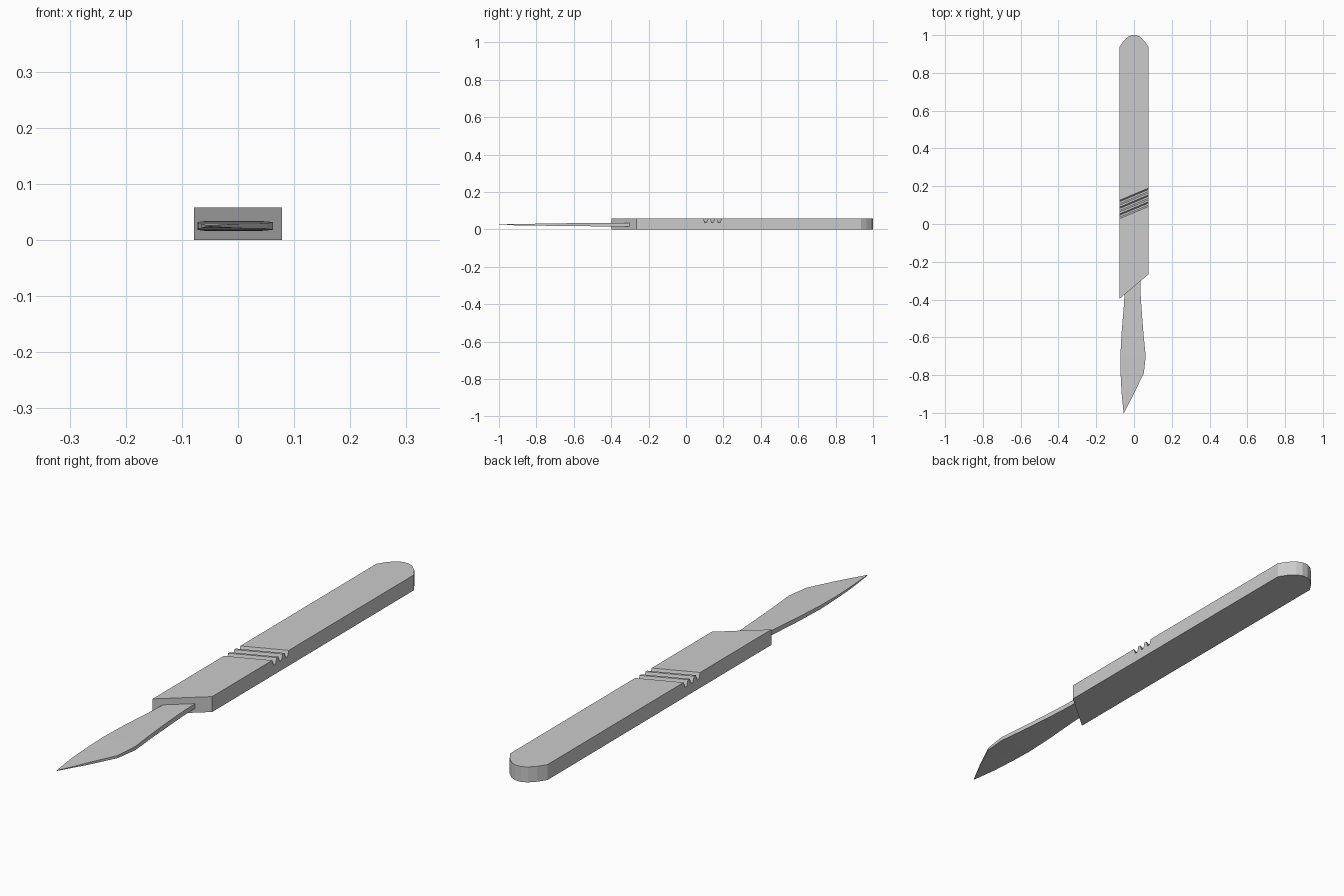
import bpy, bmesh

if "Cube" in bpy.data.objects:
    bpy.data.objects.remove(bpy.data.objects["Cube"])

def prism(name, pts, to3d, extrude):
    """Closed profile mapped to 3D, then extruded by a vector."""
    bm = bmesh.new()
    face = bm.faces.new([bm.verts.new(to3d(*p)) for p in pts])
    res = bmesh.ops.extrude_face_region(bm, geom=[face])
    moved = [v for v in res["geom"] if isinstance(v, bmesh.types.BMVert)]
    bmesh.ops.translate(bm, verts=moved, vec=extrude)
    return finish(name, bm)

def finish(name, bm):
    bmesh.ops.recalc_face_normals(bm, faces=bm.faces)
    mesh = bpy.data.meshes.new(name)
    bm.to_mesh(mesh)
    bm.free()
    ob = bpy.data.objects.new(name, mesh)
    bpy.context.collection.objects.link(ob)
    return ob

# Handle: slanted front end, rounded butt
HEIGHT = 0.058
W = 0.078
butt = [(W, 0.935), (0.058, 0.966), (0.034, 0.99), (0.012, 1.0)]
outline = [(-W, -0.397), (W, -0.265)] + butt + [(-x, y) for x, y in reversed(butt)]
handle = prism("handle", outline, lambda x, y: (x, y, 0), (0, 0, HEIGHT))

# Slanted grip grooves across the top
SLOPE = 0.42
groove = [(-0.015, 0.07), (-0.013, HEIGHT), (-0.005, 0.036),
          (0.005, 0.036), (0.013, HEIGHT), (0.015, 0.07)]
for i in range(3):
    yc = 0.073 + 0.036 * i
    cutter = prism(f"groove_cutter_{i + 1}", groove,
                   lambda y, z: (-0.1, yc + y - 0.1 * SLOPE, z),
                   (0.2, 0.2 * SLOPE, 0))
    cutter.hide_render = True
    cutter.hide_set(True)
    mod = handle.modifiers.new(f"groove_{i + 1}", "BOOLEAN")
    mod.operation = "DIFFERENCE"
    mod.solver = "EXACT"
    mod.object = cutter

# Bake the grooves and drop the cutters
deps = bpy.context.evaluated_depsgraph_get()
cut_mesh = bpy.data.meshes.new_from_object(handle.evaluated_get(deps))
handle.modifiers.clear()
handle.data = cut_mesh
for ob in [o for o in bpy.data.objects if o.name.startswith("groove_cutter")]:
    bpy.data.objects.remove(ob)

# Blade: rows of (y, left x, right x, half thickness), thinning to the tip
rows = [(-0.26, -0.048, 0.032, 0.009), (-0.37, -0.05, 0.035, 0.009),
        (-0.45, -0.055, 0.04, 0.009), (-0.58, -0.066, 0.05, 0.008),
        (-0.70, -0.072, 0.062, 0.007), (-0.79, -0.071, 0.052, 0.005),
        (-0.89, -0.066, 0.004, 0.004), (-1.0, -0.055, -0.053, 0.001)]
bm = bmesh.new()
rings = []
for y, xl, xr, t in rows:
    rings.append([bm.verts.new((x, y, 0.025 + s * t))
                  for x, s in ((xl, -1), (xr, -1), (xr, 1), (xl, 1))])
for a, b in zip(rings, rings[1:]):
    for k in range(4):
        n = (k + 1) % 4
        bm.faces.new((a[k], a[n], b[n], b[k]))
bm.faces.new(rings[0])
bm.faces.new(rings[-1])
finish("blade", bm)
